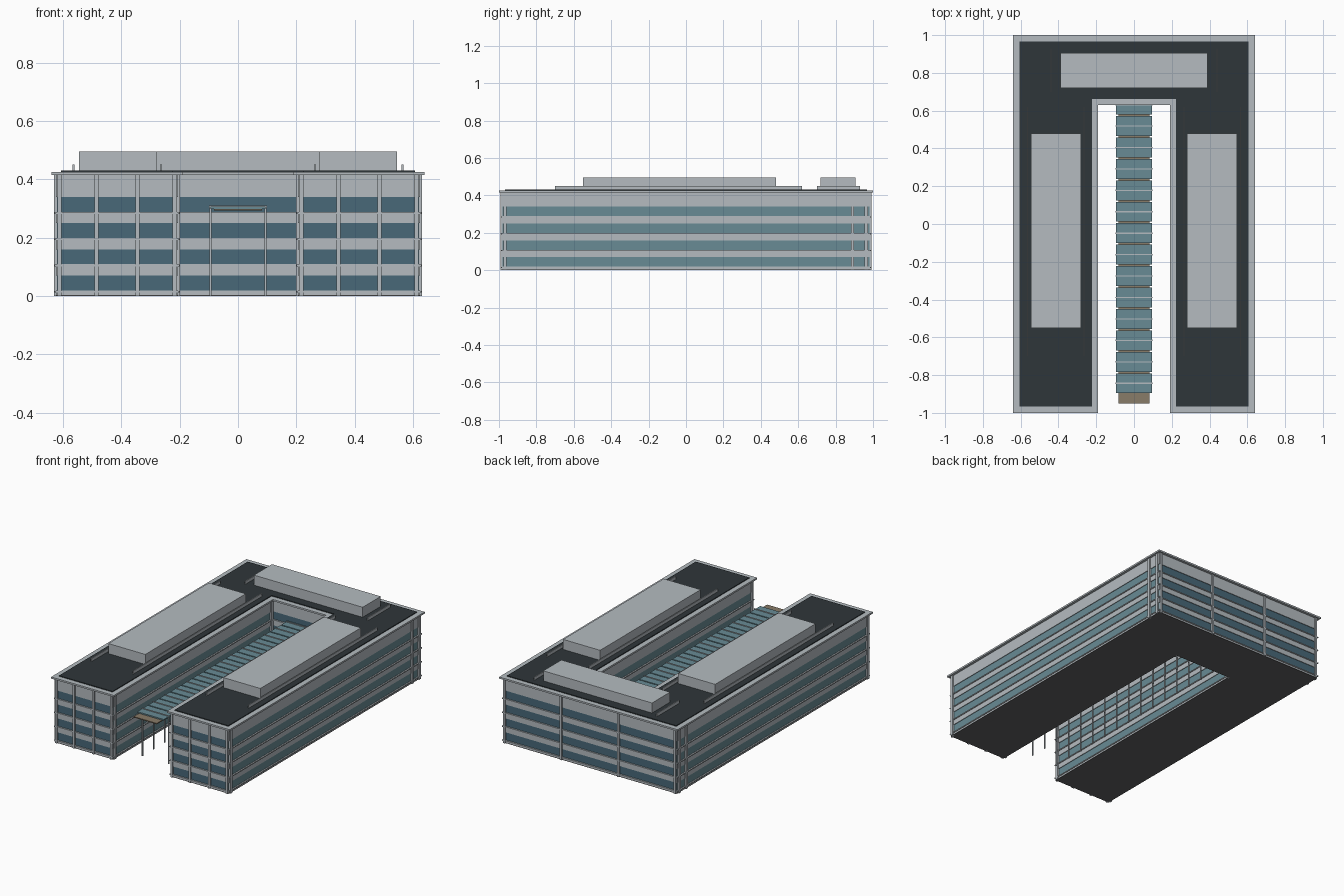
import bpy, bmesh

if "Cube" in bpy.data.objects:
    bpy.data.objects.remove(bpy.data.objects["Cube"])


def material(name, r, g, b):
    m = bpy.data.materials.new(name)
    m.diffuse_color = (r, g, b, 1)
    m.use_nodes = True
    m.node_tree.nodes["Principled BSDF"].inputs["Base Color"].default_value = m.diffuse_color
    return m


STONE = material("pale_stone", 0.46, 0.50, 0.53)
BASE = material("base_grey", 0.12, 0.12, 0.125)
ROOF = material("dark_roof", 0.028, 0.037, 0.042)
BLUE = material("blue_glass", 0.065, 0.14, 0.19)
TEAL = material("teal_glass", 0.14, 0.26, 0.30)
WOOD = material("brown_deck", 0.25, 0.20, 0.14)


def finish(name, bm, mats):
    bmesh.ops.recalc_face_normals(bm, faces=bm.faces)
    me = bpy.data.meshes.new(name)
    bm.to_mesh(me)
    bm.free()
    for m in mats:
        me.materials.append(m)
    ob = bpy.data.objects.new(name, me)
    bpy.context.collection.objects.link(ob)
    return ob


def boxes(name, items, mat):
    """One object from boxes given as (x0, x1, y0, y1, z0, z1)."""
    bm = bmesh.new()
    for x0, x1, y0, y1, z0, z1 in items:
        for v in bmesh.ops.create_cube(bm, size=1)["verts"]:
            v.co.x = x1 if v.co.x > 0 else x0
            v.co.y = y1 if v.co.y > 0 else y0
            v.co.z = z1 if v.co.z > 0 else z0
    return finish(name, bm, [mat])


def both(items):
    """Add the copies mirrored across x = 0."""
    return items + [(-b, -a, *rest) for a, b, *rest in items]


def u_prism(name, d, z0, z1, mats):
    """U-shaped floor plan grown outward by d and extruded from z0 to z1."""
    xo, xi, yf, yb, yi = 0.62 + d, 0.21 - d, -0.98 - d, 0.98 + d, 0.65 - d
    pts = [(-xo, yf), (-xi, yf), (-xi, yi), (xi, yi),
           (xi, yf), (xo, yf), (xo, yb), (-xo, yb)]
    bm = bmesh.new()
    face = bm.faces.new([bm.verts.new((x, y, z0)) for x, y in pts])
    ext = bmesh.ops.extrude_face_region(bm, geom=[face], use_keep_orig=True)
    for v in ext["geom"]:
        if isinstance(v, bmesh.types.BMVert):
            v.co.z = z1
    bm.normal_update()
    if len(mats) > 1:
        for f in bm.faces:
            f.material_index = 1 if abs(f.normal.x) > 0.5 else 0
    return finish(name, bm, mats)


# Glass body: blue on front and back faces, teal on the long sides
u_prism("glass_walls", 0, 0.004, 0.416, [BLUE, TEAL])
u_prism("underside", 0.004, 0, 0.004, [BASE])

# Stone bands between the window rows, with thin floor ledges
for i, (z0, z1) in enumerate([(0.003, 0.019), (0.07, 0.109), (0.16, 0.199),
                              (0.25, 0.289), (0.34, 0.416)]):
    u_prism(f"stone_band_{i}", 0.004, z0, z1, [STONE])
    if i < 4:
        u_prism(f"floor_ledge_{i}", 0.009, z1 - 0.007, z1 - 0.001, [STONE])

# Cornice and roof surface
u_prism("cornice", 0.02, 0.415, 0.426, [STONE])
u_prism("roof_surface", -0.013, 0.42, 0.431, [ROOF])

# Vertical piers
H = 0.416
piers = [(x - 0.007, x + 0.007, -0.991, -0.975, 0, H)
         for x in (0.612, 0.485, 0.345, 0.217)]
piers += [(x - 0.007, x + 0.007, 0.975, 0.991, 0, H) for x in (0.612, 0.205)]
piers += [(0.615, 0.631, y - 0.009, y + 0.009, 0, H)
          for y in (-0.968, 0.89, 0.963)]
piers += [(0.199, 0.215, y - 0.009, y + 0.009, 0, H) for y in (-0.968, 0.637)]
boxes("wall_piers", both(piers), STONE)

# Rooftop plant rooms and low screens
boxes("wing_plant_rooms", both([(0.28, 0.545, -0.55, 0.48, 0.43, 0.496)]), STONE)
boxes("rear_plant_room", [(-0.39, 0.39, 0.72, 0.905, 0.43, 0.496)], STONE)
boxes("roof_screens", both([(0.261, 0.267, -0.7, 0.62, 0.43, 0.451),
                            (0.561, 0.567, -0.7, 0.62, 0.43, 0.451),
                            (0.437, 0.443, 0.70, 0.93, 0.43, 0.451)]), STONE)

# Courtyard canopy: deck, glass panels and portal frames
boxes("canopy_deck", [(-0.083, 0.083, -0.95, 0.645, 0.293, 0.299)], WOOD)
PITCH = 0.1135
panels, beams, posts = [], [], []
for i in range(14):
    y = -0.9 + i * PITCH
    panels.append((-0.095, 0.095, y + 0.004, min(y + PITCH - 0.004, 0.645), 0.299, 0.307))
    yc = min(y + PITCH / 2, 0.63)
    beams.append((-0.099, 0.099, yc - 0.003, yc + 0.003, 0.303, 0.311))
    posts.append((0.091, 0.098, yc - 0.0035, yc + 0.0035, 0, 0.304))
boxes("canopy_glass", panels, TEAL)
boxes("canopy_beams", beams, STONE)
boxes("canopy_posts", both(posts), STONE)
